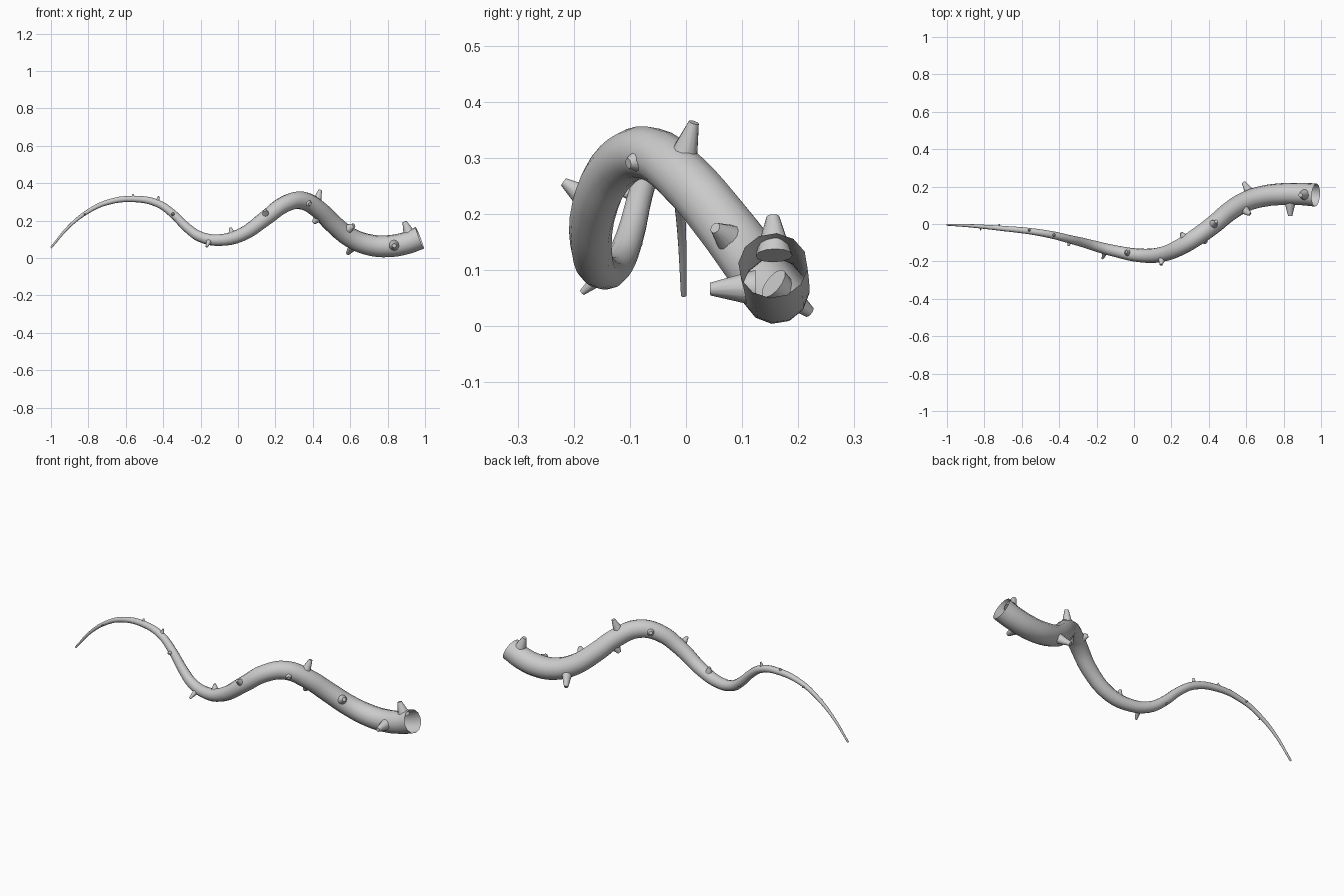
import bpy
from mathutils import Vector
from mathutils.geometry import intersect_point_line

if "Cube" in bpy.data.objects:
    bpy.data.objects.remove(bpy.data.objects["Cube"])

# Vine centreline: x, y, z, radius
PATH = [
    (-1.0, -0.004, 0.055, .005), (-0.9, -0.008, 0.172, .008),
    (-0.8, -0.015, 0.25, .011), (-0.7, -0.024, 0.297, .014),
    (-0.56, -0.038, 0.316, .017), (-0.43, -0.06, 0.292, .02),
    (-0.35, -0.08, 0.238, .022), (-0.27, -0.1, 0.16, .025),
    (-0.2, -0.12, 0.113, .028), (-0.1, -0.145, 0.096, .031),
    (0.02, -0.167, 0.125, .036), (0.15, -0.162, 0.215, .041),
    (0.25, -0.122, 0.288, .045), (0.34, -0.066, 0.308, .048),
    (0.43, 0.0, 0.26, .05), (0.51, 0.067, 0.182, .052),
    (0.6, 0.121, 0.11, .054), (0.7, 0.15, 0.071, .057),
    (0.8, 0.16, 0.063, .059), (0.9, 0.16, 0.08, .06),
    (0.972, 0.155, 0.108, .062)]

# Thorn tips
TIPS = [
    (.89, .155, .195), (.835, .043, .066), (.62, .052, .175),
    (.587, .22, .025), (.44, .014, .363), (.385, -.103, .29),
    (.403, .01, .187), (.252, -.048, .315), (.145, -.218, .257),
    (-.04, -.149, .162), (-.168, -.185, .06), (-.276, -.081, .142),
    (-.35, -.118, .237), (-.424, -.055, .33), (-.562, -.03, .342),
    (-.72, 0, .288), (-.82, -.034, .233)]

# Tapered open tube
curve = bpy.data.curves.new("vine", 'CURVE')
curve.dimensions = '3D'
curve.bevel_depth = 1.0
curve.bevel_resolution = 4
curve.resolution_u = 4
curve.use_fill_caps = False
curve.twist_mode = 'MINIMUM'
spline = curve.splines.new('BEZIER')
spline.bezier_points.add(len(PATH) - 1)
spline.radius_interpolation = 'LINEAR'
for bp, (x, y, z, r) in zip(spline.bezier_points, PATH):
    bp.co = (x, y, z)
    bp.radius = r
    bp.handle_left_type = bp.handle_right_type = 'AUTO'
spline.use_smooth = True
vine = bpy.data.objects.new("vine", curve)
bpy.context.collection.objects.link(vine)


def nearest(tip):
    """Closest centreline point and its radius."""
    best = None
    for p, q in zip(PATH, PATH[1:]):
        a, b = Vector(p[:3]), Vector(q[:3])
        t = min(1, max(0, intersect_point_line(tip, a, b)[1]))
        c = a.lerp(b, t)
        d = (tip - c).length
        if best is None or d < best[0]:
            best = (d, c, p[3] + (q[3] - p[3]) * t)
    return best[1:]


# Blunt thorns rooted inside the vine
for i, tip in enumerate(TIPS):
    tip = Vector(tip)
    centre, r = nearest(tip)
    axis = (tip - centre).normalized()
    root = centre + axis * r * 0.6
    bpy.ops.mesh.primitive_cone_add(
        vertices=12, radius1=r * 0.54, radius2=r * 0.19,
        depth=(tip - root).length, location=(tip + root) / 2,
        rotation=axis.to_track_quat('Z', 'Y').to_euler())
    bpy.context.object.name = f"thorn_{i + 1}"
    bpy.ops.object.shade_smooth_by_angle()
